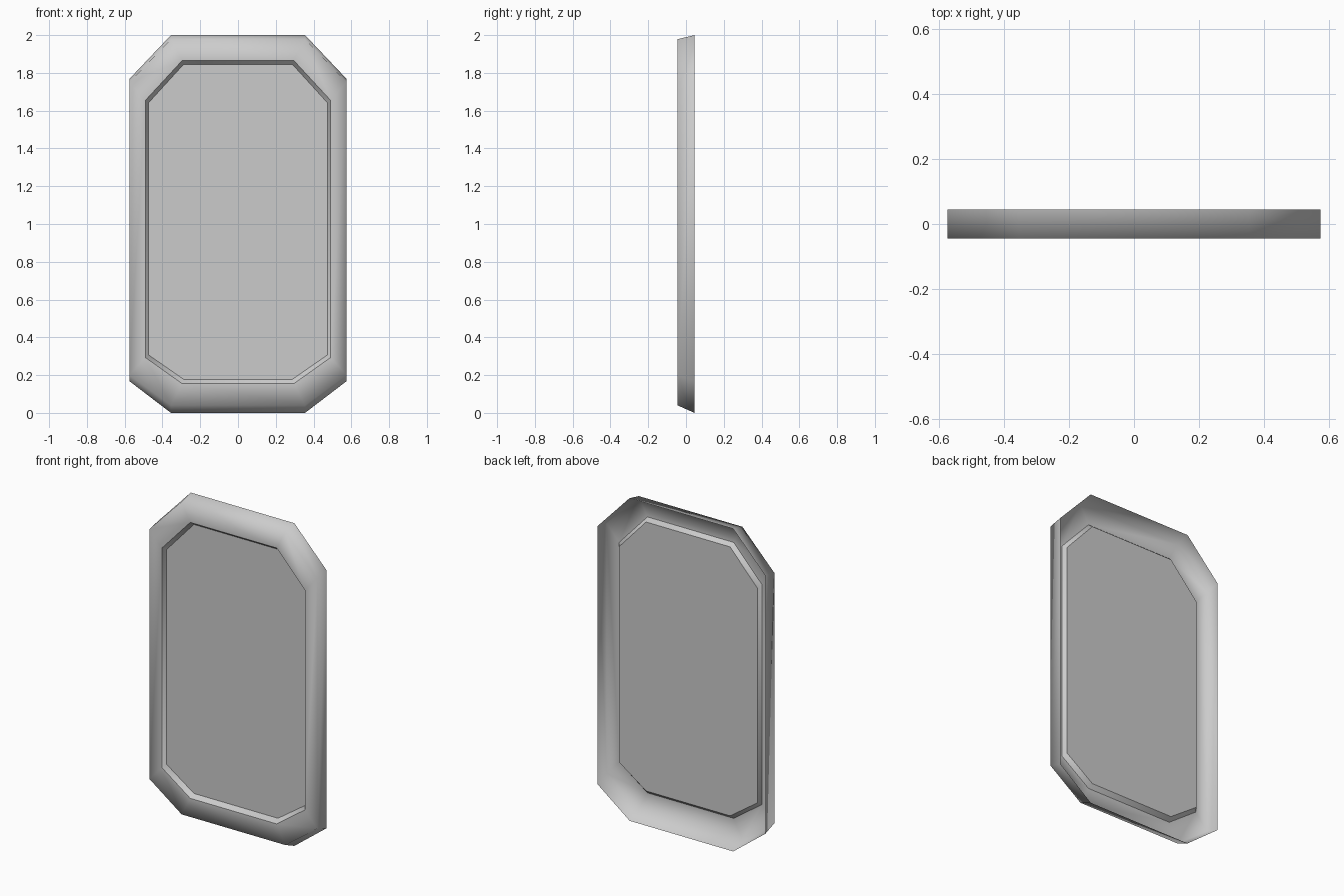
import bpy, bmesh

if "Cube" in bpy.data.objects:
    bpy.data.objects.remove(bpy.data.objects["Cube"])


def octagon(bm, y, xo, xi, z0, z1, z2, z3):
    """Ring of 8 verts: half widths xo / xi, heights from bottom to top."""
    right = [(xi, z0), (xo, z1), (xo, z2), (xi, z3)]
    left = [(-x, z) for x, z in reversed(right)]
    return [bm.verts.new((x, y, z)) for x, z in right + left]


bm = bmesh.new()

# Thin shell, open at the back: recessed panel, front rim, outer skirt
sections = [
    (-0.020, 0.475, 0.288, 0.178, 0.308, 1.640, 1.845),
    (-0.045, 0.490, 0.296, 0.155, 0.293, 1.655, 1.865),
    (-0.045, 0.575, 0.355, 0.040, 0.200, 1.750, 1.978),
    (0.045, 0.575, 0.355, 0.000, 0.168, 1.768, 2.000),
]
rings = [octagon(bm, *s) for s in sections]
for a, b in zip(rings, rings[1:]):
    for i in range(8):
        j = (i + 1) % 8
        bm.faces.new((a[i], b[i], b[j], a[j]))

# Flat recessed panel
panel_face = bm.faces.new(rings[0])
bmesh.ops.recalc_face_normals(bm, faces=bm.faces[:])
if panel_face.normal.y > 0:
    bmesh.ops.reverse_faces(bm, faces=bm.faces[:])

# Smooth shading, with crisp edges on both sides of the recess wall
for f in bm.faces:
    f.smooth = True
for ring in rings[:2]:
    for i in range(8):
        bm.edges.get((ring[i], ring[(i + 1) % 8])).smooth = False

mesh = bpy.data.meshes.new("framed_panel")
bm.to_mesh(mesh)
bm.free()
panel = bpy.data.objects.new("framed_panel", mesh)
bpy.context.collection.objects.link(panel)
